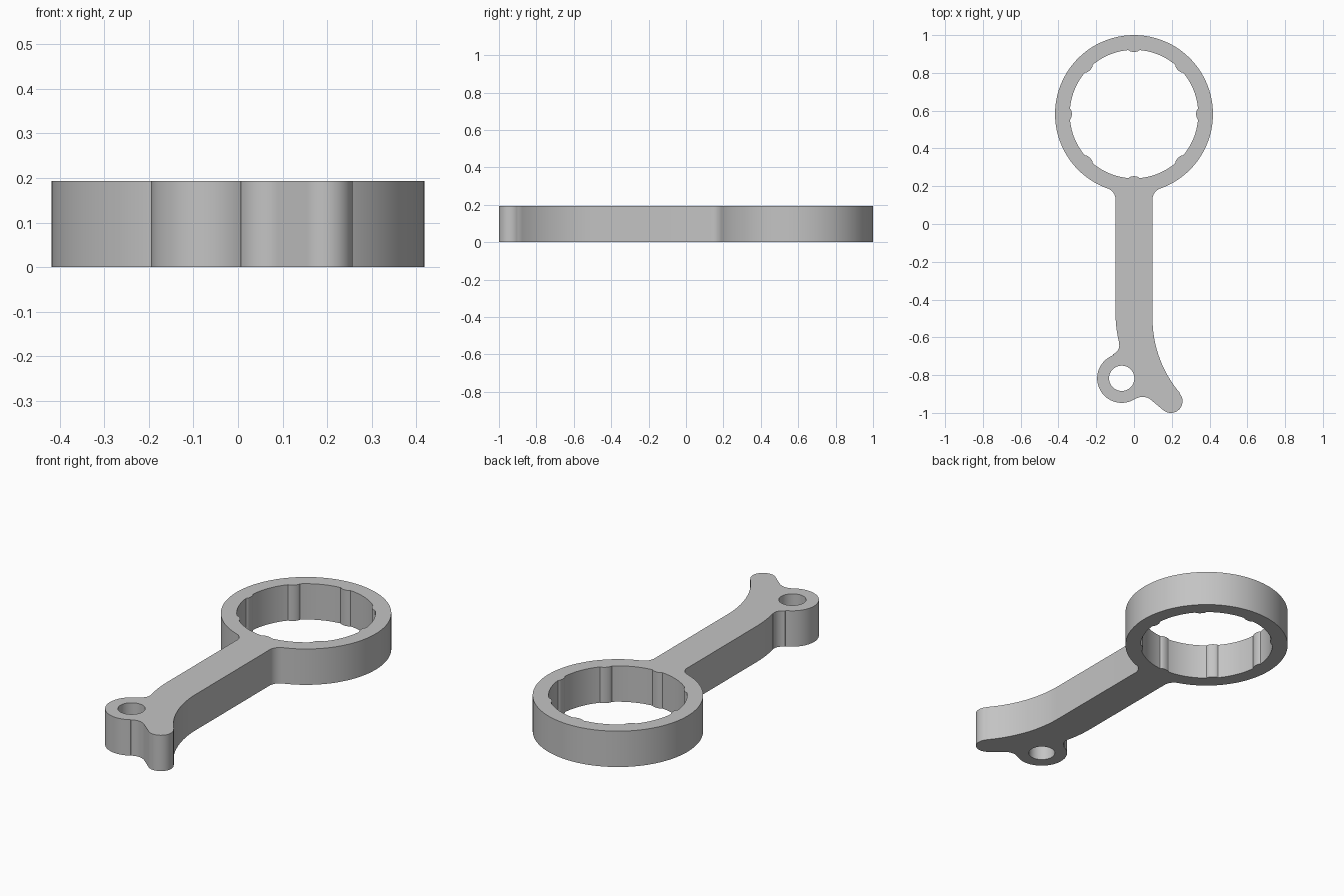
import bpy
from math import sin, cos, pi, radians, atan2, degrees, exp

cube = bpy.data.objects.get("Cube")
if cube:
    bpy.data.objects.remove(cube, do_unlink=True)

HEIGHT = 0.194
RING_Y, RING_R, BORE_R = 0.582, 0.418, 0.34
NECK, FILLET = 0.098, 0.06
BOSS = (-0.065, -0.817)


def arc(cx, cy, r, a0, a1, step=4):
    """Points along an arc from a0 to a1 degrees."""
    n = max(2, round(abs(a1 - a0) / step))
    angles = [radians(a0 + (a1 - a0) * i / n) for i in range(n + 1)]
    return [(cx + r * cos(a), cy + r * sin(a)) for a in angles]


# Neck fillets are tangent to the ring and to the sides of the arm
fx = NECK + FILLET
fdy = ((RING_R + FILLET) ** 2 - fx ** 2) ** 0.5
fy = RING_Y - fdy
ring_start = degrees(atan2(-fdy, fx))

# Outer profile, counter-clockwise from the right of the neck
outline = arc(0, RING_Y, RING_R, ring_start, 180 - ring_start, 3)    # ring
outline += arc(-fx, fy, FILLET, 180 - ring_start - 180, 0, 8)        # left neck fillet
outline += arc(0.562, -0.47, 0.66, 180, 194, 2)                      # left flank
outline += arc(-0.128, -0.642, 0.05, 14, -70, 8)                     # boss fillet
outline += arc(*BOSS, 0.13, 110, 303, 5)                             # pivot boss
outline += arc(0.045, -0.985, 0.07, 123, 51, 8)                      # hollow under arm
outline += arc(0.195, -0.938, 0.062, 231, 400, 8)                    # claw tip
outline += arc(0.708, -0.5, 0.61, 220, 180, 2)                       # claw flank
outline += arc(fx, fy, FILLET, 180, 180 + ring_start, 8)[:-1]        # right neck fillet

# Bore with eight small rounded ribs
bore = []
for i in range(360):
    off = (i + 22.5) % 45 - 22.5
    rib = max(0, 1 - (off / 5) ** 2) ** 0.7 * 0.011
    a = radians(i)
    bore.append(((BORE_R - rib) * cos(a), RING_Y + (BORE_R - rib) * sin(a)))

pivot_hole = arc(*BOSS, 0.067, 0, 355, 5)

# Filled flat curve, extruded to the full thickness
curve = bpy.data.curves.new("ring_lever", "CURVE")
curve.dimensions = "2D"
curve.fill_mode = "BOTH"
curve.extrude = HEIGHT / 2
for loop in (outline, bore, pivot_hole):
    spline = curve.splines.new("POLY")
    spline.points.add(len(loop) - 1)
    for point, (x, y) in zip(spline.points, loop):
        point.co = (x, y, HEIGHT / 2, 1)
    spline.use_cyclic_u = True

lever = bpy.data.objects.new("ring_lever", curve)
bpy.context.collection.objects.link(lever)
lever.location.z = HEIGHT / 2
bpy.ops.object.select_all(action="DESELECT")
lever.select_set(True)
bpy.context.view_layer.objects.active = lever
bpy.ops.object.convert(target="MESH")

# Weld caps to walls and rest the part on the ground
lever = bpy.context.view_layer.objects.active
bpy.ops.object.mode_set(mode="EDIT")
bpy.ops.mesh.select_all(action="SELECT")
bpy.ops.mesh.remove_doubles(threshold=0.0002)
bpy.ops.mesh.normals_make_consistent(inside=False)
bpy.ops.object.mode_set(mode="OBJECT")
lever.location.z = -min(v.co.z for v in lever.data.vertices)
bpy.ops.object.shade_smooth_by_angle(angle=radians(30))

# Single grey finish
grey = bpy.data.materials.new("plain_grey")
grey.use_nodes = True
colour = (0.55, 0.55, 0.55, 1)
grey.diffuse_color = colour
grey.node_tree.nodes["Principled BSDF"].inputs["Base Color"].default_value = colour
lever.data.materials.clear()
lever.data.materials.append(grey)
